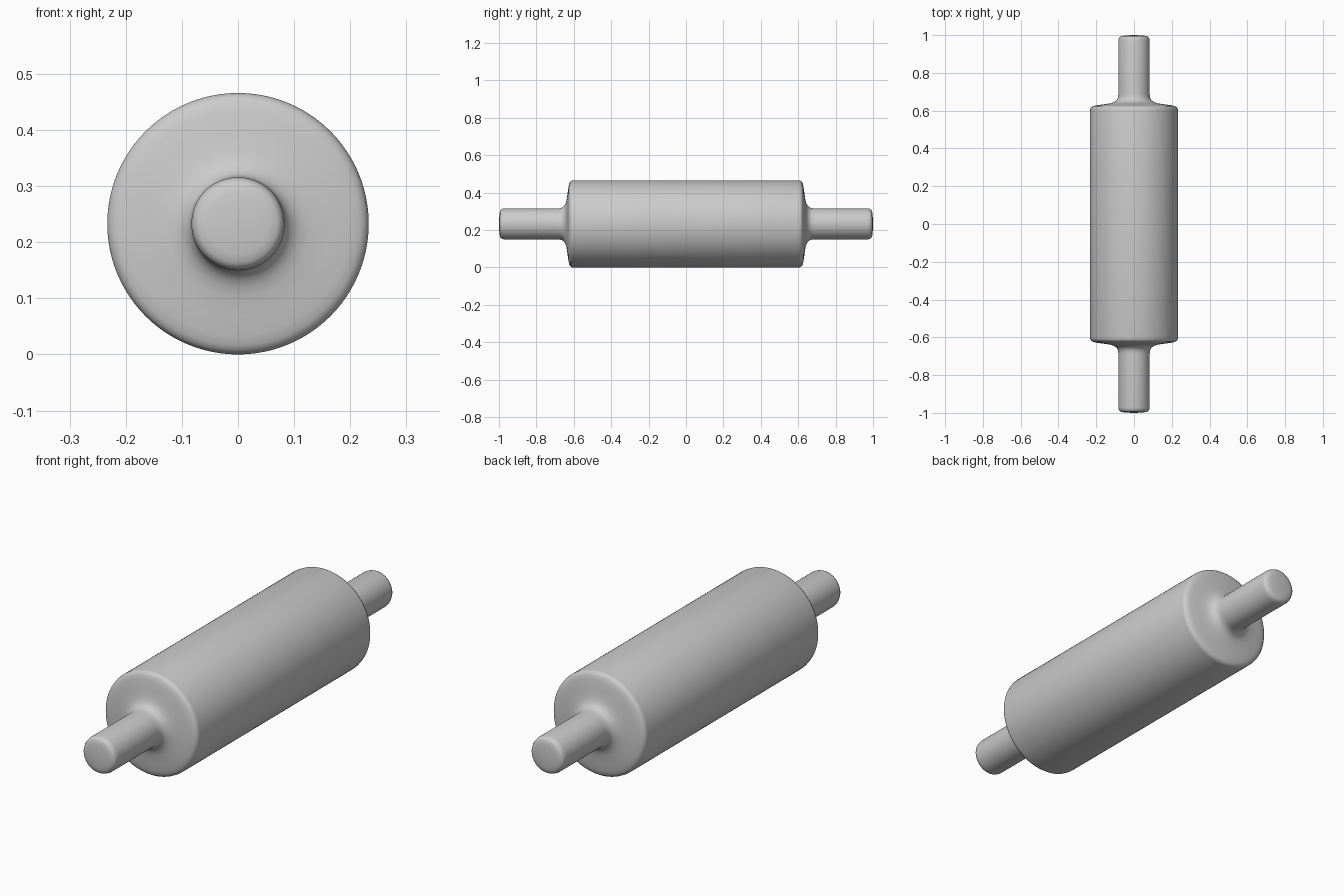
import bpy, bmesh
from math import cos, sin, pi

if "Cube" in bpy.data.objects:
    bpy.data.objects.remove(bpy.data.objects["Cube"])

SIDES = 96
R = 0.233  # body radius, also axis height

# Half profile as (distance along axis, radius), from the middle to the handle tip
half = [(0.0, R), (0.603, R), (0.612, 0.231), (0.619, 0.226), (0.624, 0.217),
        (0.628, 0.200), (0.633, 0.165), (0.638, 0.130), (0.643, 0.112),
        (0.650, 0.099), (0.660, 0.089), (0.672, 0.084), (0.690, 0.083),
        (0.970, 0.083), (0.981, 0.081), (0.989, 0.077), (0.994, 0.070),
        (0.997, 0.055), (0.999, 0.030)]
profile = [(-y, r) for y, r in reversed(half[1:])] + half[1:]

# Lathe the mirrored profile around the y axis
bm = bmesh.new()
rings = [[bm.verts.new((r * cos(2 * pi * i / SIDES), y, R + r * sin(2 * pi * i / SIDES)))
          for i in range(SIDES)] for y, r in profile]
for a, b in zip(rings, rings[1:]):
    for i in range(SIDES):
        j = (i + 1) % SIDES
        bm.faces.new((a[i], a[j], b[j], b[i]))

# Rounded handle tips
for ring, y in ((rings[0], -1.0), (rings[-1], 1.0)):
    tip = bm.verts.new((0, y, R))
    for i in range(SIDES):
        bm.faces.new((ring[i], ring[(i + 1) % SIDES], tip))
bmesh.ops.recalc_face_normals(bm, faces=bm.faces)
for f in bm.faces:
    f.smooth = True

mesh = bpy.data.meshes.new("rolling_pin")
bm.to_mesh(mesh)
bm.free()
bpy.context.collection.objects.link(bpy.data.objects.new("rolling_pin", mesh))
